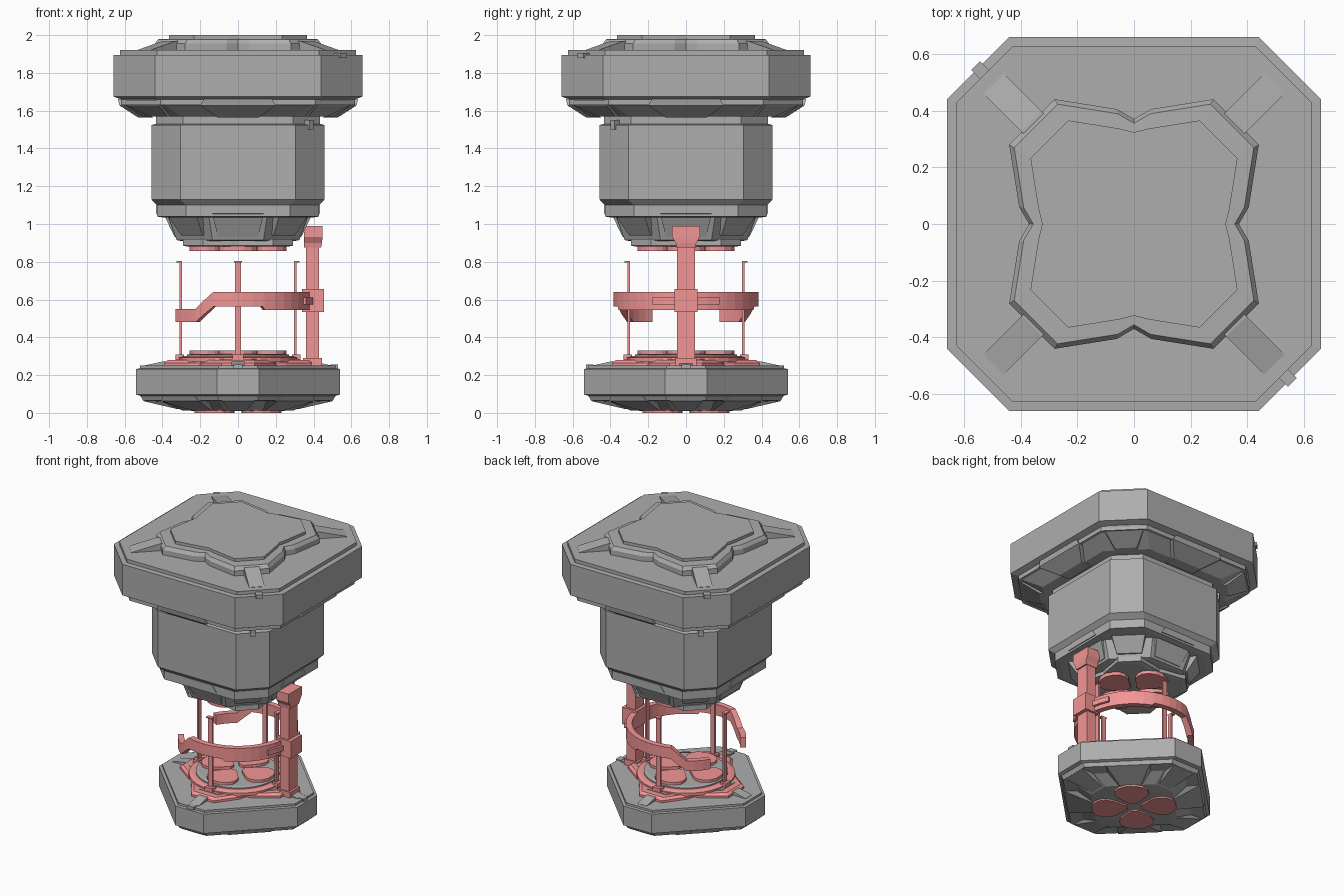
import bpy, bmesh
from math import sin, cos, radians, pi

if "Cube" in bpy.data.objects:
    bpy.data.objects.remove(bpy.data.objects["Cube"])


def material(name, r, g, b):
    m = bpy.data.materials.new(name)
    m.diffuse_color = (r, g, b, 1)
    m.use_nodes = True
    m.node_tree.nodes["Principled BSDF"].inputs["Base Color"].default_value = m.diffuse_color
    return m


pink = material("pink", 0.90, 0.30, 0.30)
grey = material("dark_grey", 0.42, 0.42, 0.42)


def loft(name, rings, mat=grey, rot=0):
    """Skin equal-length rings of 3D points, capped at both ends, turned about z."""
    bm = bmesh.new()
    c, s = cos(radians(rot)), sin(radians(rot))
    vs = [[bm.verts.new((x * c - y * s, x * s + y * c, z)) for x, y, z in r] for r in rings]
    n = len(vs[0])
    for a, b in zip(vs, vs[1:]):
        for i in range(n):
            j = (i + 1) % n
            bm.faces.new((a[i], a[j], b[j], b[i]))
    bm.faces.new(vs[0][::-1])
    bm.faces.new(vs[-1])
    bmesh.ops.recalc_face_normals(bm, faces=bm.faces)
    me = bpy.data.meshes.new(name)
    bm.to_mesh(me)
    bm.free()
    ob = bpy.data.objects.new(name, me)
    bpy.context.collection.objects.link(ob)
    me.materials.append(mat)
    return ob


def octa(h, c, z):
    return [(x, y, z) for x, y in ((h, -c), (h, c), (c, h), (-c, h),
                                   (-h, c), (-h, -c), (-c, -h), (c, -h))]


def star(k, z, notch=0.37):
    quarter = [(notch, 0), (0.405, 0.06), (0.44, 0.28), (0.28, 0.44), (0.06, 0.405)]
    pts = []
    for q in range(4):
        c, s = round(cos(q * pi / 2)), round(sin(q * pi / 2))
        pts += [(k * (x * c - y * s), k * (x * s + y * c), z) for x, y in quarter]
    return pts


def circle(r, z, n=32):
    return [(r * cos(2 * pi * i / n), r * sin(2 * pi * i / n), z) for i in range(n)]


def rect(x0, x1, w, z):
    return [(x0, -w, z), (x1, -w, z), (x1, w, z), (x0, w, z)]


def box(name, x0, x1, w, z0, z1, mat=grey, rot=0):
    return loft(name, [rect(x0, x1, w, z0), rect(x0, x1, w, z1)], mat, rot)


def hatch(name, levels, depth, rots):
    """Raised plate following (radius, half width, z) levels."""
    for r in rots:
        loft(name, [rect(x - depth, x, w, z) for x, w, z in levels], grey, r)


def petals(name, z0, z1, rots, k=1):
    half = [(0.045, 0.02), (0.13, 0.095), (0.17, 0.11), (0.215, 0.105), (0.25, 0.075), (0.27, 0.03)]
    out = half + [(x, -y) for x, y in half[::-1]]
    for r in rots:
        loft(name, [[(k * x, k * y, z) for x, y in out] for z in (z0, z1)], pink, r)


def arc_strip(name, stations, r0, r1, side=1):
    """Band on a cylinder through (angle, bottom, top) stations."""
    rings = []
    for (a0, b0, t0), (a1, b1, t1) in zip(stations, stations[1:]):
        n = max(1, round((a1 - a0) / 8))
        for i in range(n + (a1 == stations[-1][0])):
            f = i / n
            a = radians(a0 + (a1 - a0) * f)
            b, t = b0 + (b1 - b0) * f, t0 + (t1 - t0) * f
            rings.append([(r * cos(a), side * r * sin(a), z)
                          for r, z in ((r0, b), (r1, b), (r1, t), (r0, t))])
    loft(name, rings, pink)


SIDES, CORNERS = (0, 90, 180, 270), (45, 135, 225, 315)

# top cap
loft("top_cap", [octa(.42, .27, 1.57), octa(.51, .30, 1.57), octa(.60, .39, 1.63), octa(.62, .41, 1.63),
                 octa(.62, .41, 1.66), octa(.66, .44, 1.675), octa(.66, .44, 1.894),
                 octa(.625, .43, 1.896), octa(.625, .43, 1.92)])
loft("top_star_plate", [star(1, 1.91), star(1, 1.955), star(.96, 1.978), star(.83, 1.98, .39),
                        star(.83, 2.0, .39)])
for a in CORNERS:
    loft("top_wedge", [rect(.50, .70, .05, 1.91), rect(.50, .70, .05, 1.922),
                       rect(.50, .51, .05, 1.97)], grey, a)
hatch("cap_side_hatch", [(.53, .11, 1.565), (.628, .20, 1.628), (.635, .18, 1.662)], .08, SIDES)
hatch("cap_corner_hatch", [(.60, .07, 1.57), (.715, .12, 1.628), (.735, .11, 1.662)], .08, CORNERS)
for a in (135, 315):
    box("cap_corner_tab", .74, .79, .022, 1.88, 1.906, grey, a)
    box("body_corner_tab", .50, .55, .015, 1.50, 1.55, grey, a)

# body and tapered lower section
loft("body", [octa(.40, .25, 1.035), octa(.43, .275, 1.04), octa(.43, .275, 1.10), octa(.458, .305, 1.13),
              octa(.458, .305, 1.524), octa(.435, .29, 1.53), octa(.435, .29, 1.575)])
loft("body_taper", [octa(.30, .13, .91), octa(.325, .135, .915), octa(.372, .155, 1.045)])
hatch("taper_side_hatch", [(.335, .105, .93), (.39, .135, 1.045), (.435, .135, 1.055), (.435, .10, 1.10)],
      .09, SIDES)
hatch("taper_corner_hatch", [(.345, .08, .94), (.42, .11, 1.045)], .10, CORNERS)
loft("body_lower_plate", [star(.60, .88, .39), star(.66, .885, .39), star(.66, .92, .39)])
petals("upper_petal", .858, .89, SIDES, .95)

# base, turned 45 degrees
loft("base", [octa(.20, .12, .01), octa(.26, .16, .014), octa(.35, .22, .06), octa(.43, .28, .065),
              octa(.44, .29, .09), octa(.46, .304, .097), octa(.46, .304, .233),
              octa(.44, .295, .235), octa(.44, .295, .25)], grey, 45)
hatch("base_side_hatch", [(.27, .07, .012), (.435, .14, .062), (.445, .12, .088)], .08, CORNERS)
hatch("base_corner_hatch", [(.32, .05, .02), (.50, .085, .062), (.51, .075, .088)], .08, SIDES)
petals("bottom_petal", 0, .02, CORNERS)
for a in SIDES:
    loft("base_wedge", [rect(.37, .49, .035, .24), rect(.37, .49, .035, .252),
                        rect(.37, .40, .035, .272)], grey, a)
for a in (0, 270):
    box("base_corner_tab", .49, .53, .025, .225, .255, grey, a)

# inner deck with petals
loft("deck_frame", [star(.77, .245), star(.77, .265), star(.73, .28)], pink, 45)
loft("deck_plate", [star(.65, .25), star(.65, .284)], grey, 45)
loft("deck_ring", [circle(.315, .27), circle(.315, .292), circle(.29, .30)], pink)
loft("deck_disc", [circle(.27, .28), circle(.27, .308), circle(.25, .312)])
petals("deck_petal", .30, .33, SIDES, .95)

# four thin upright rods with hooked tips
for a in SIDES:
    box("rod", .297, .309, .016, .27, .80, pink, a)
    box("rod_tip", .297, .325, .022, .795, .803, pink, a)
    box("rod_foot", .285, .33, .03, .28, .31, pink, a)

# support post with head, clamp and foot
box("post", .36, .43, .047, .24, .90, pink)
loft("post_head", [rect(.35, .44, .05, .875), rect(.35, .445, .055, .90),
                   rect(.35, .447, .073, .93), rect(.35, .447, .073, .99)], pink)
box("post_clamp", .34, .455, .062, .535, .655, pink)
box("post_foot", .345, .445, .055, .25, .29, pink)
arc_strip("clamp_bar", [(-26, .575, .61), (26, .575, .61)], .37, .402)

# curved arms, stepping down at their free ends
for side in (1, -1):
    arc_strip("curved_arm", [(0, .545, .64), (68, .545, .64), (70, .562, .64), (110, .562, .64),
                             (126, .48, .55), (149, .48, .55)], .345, .385, side)
